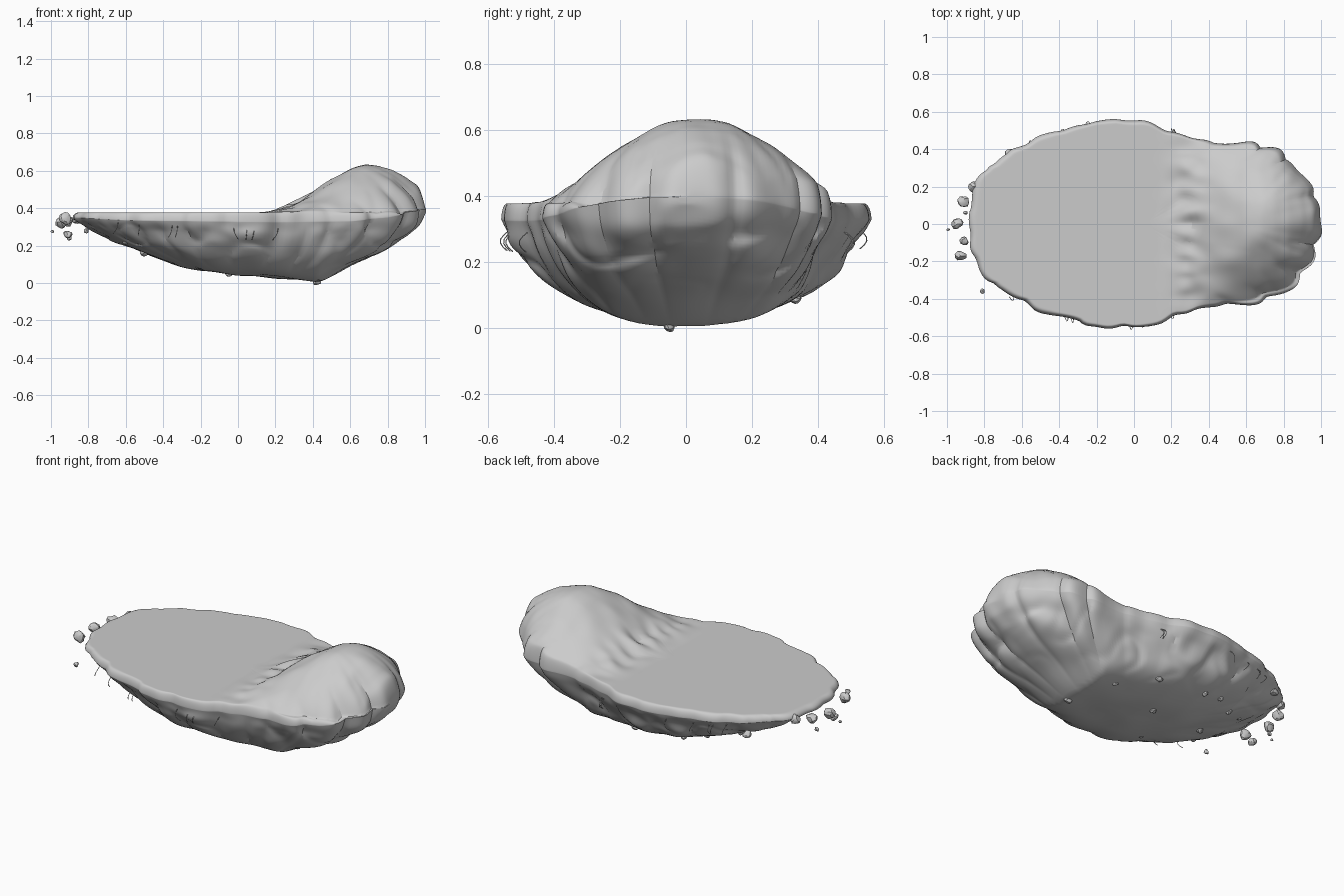
import bpy, bmesh, random
from math import sin, cos, pi, sqrt, atan2, exp
from mathutils import Vector, noise

random.seed(4)
if "Cube" in bpy.data.objects:
    bpy.data.objects.remove(bpy.data.objects["Cube"])

stone = bpy.data.materials.new("plain grey stone")
stone.use_nodes = True
stone.diffuse_color = (0.6, 0.6, 0.6, 1)
stone.node_tree.nodes["Principled BSDF"].inputs["Base Color"].default_value = (0.6, 0.6, 0.6, 1)

MID, HALF = 0.056, 0.938
SEGMENTS, RINGS = 260, 48

# Profiles along x: width factor, hill height, underside height and rim height
WIDTH = [(-.88, .9), (-.85, .8), (-.75, .62), (-.6, .58), (-.4, .565), (-.1, .57), (.1, .535),
         (.3, .478), (.42, .478), (.55, .505), (.7, .575), (.8, .615), (.9, .64), (1, .68)]
HILL = [(.14, 0), (.22, .014), (.3, .05), (.4, .11), (.5, .18), (.6, .237), (.68, .258),
        (.75, .256), (.82, .232), (.9, .178), (.95, .13), (1, .05)]
UNDER = [(-.88, .34), (-.8, .29), (-.7, .24), (-.5, .155), (-.35, .105), (-.2, .065), (0, .04),
         (.25, .022), (.43, .005), (.6, .09), (.8, .185), (.9, .245), (.96, .31), (1, .39)]
RIM = [(-.88, .35), (-.6, .335), (.2, .325), (.6, .33), (.8, .35), (1, .4)]


def lookup(table, x):
    if x <= table[0][0]:
        return table[0][1]
    for (a, va), (b, vb) in zip(table, table[1:]):
        if x <= b:
            return va + (vb - va) * (x - a) / (b - a)
    return table[-1][1]


def half_width(x):
    c = max(-1, min(1, (x - MID) / HALF))
    return sqrt(1 - c * c) * lookup(WIDTH, x)


def across(x, y):
    return min(1, abs(y) / max(half_width(x), .0001))


def ramp(x, a, b):
    t = max(0, min(1, (x - a) / (b - a)))
    return t * t * (3 - 2 * t)


def rough(x, y, z, scale):
    return noise.noise(Vector((x, y, z)) * scale)


def folds(angle, x):
    """Rounded lobes parted by narrow grooves, strongest round the hill."""
    wobble = 1.8 * rough(cos(angle), sin(angle), 0, 3)
    lobe = abs(sin(angle * 10 + 1 + wobble)) ** .6 - .75
    return lobe * (.012 + .024 * ramp(x, .3, .7))


def top_height(x, y, t):
    rim = lookup(RIM, x)
    u = across(x, y - .035 * ramp(x, .4, .7))
    z = max(.378, rim) + lookup(HILL, x) * (1 - u ** 1.85)
    # Uneven foot of the hill and gullies on its slope
    inner = 1 - u ** 4
    z += exp(-((x - .3) / .08) ** 2) * inner * .045 * rough(x * .7, y, 2, 11)
    z += ramp(x, .2, .5) * inner * .016 * rough(x, y * 1.3, 4, 6)
    z += ramp(x, .62, .85) * u * .5 * folds(atan2(y, x - .55), x)
    # Rounded edge down to the rim
    roll = max(0, (t - .965) / .035)
    return rim + (z - rim) * sqrt(max(0, 1 - roll * roll))


def under_height(x, y):
    u = across(x, y)
    bottom, rim = lookup(UNDER, x), lookup(RIM, x)
    z = bottom + (rim - bottom) * (.22 * u ** 1.8 + .78 * u ** 4.8)
    return z + .014 * rough(x, y, 1, 5) * (1 - u ** 4) * ramp(rim - z, 0, .2)


def finish(obj, angle=.6):
    obj.data.materials.append(stone)
    bpy.ops.object.select_all(action='DESELECT')
    bpy.context.view_layer.objects.active = obj
    obj.select_set(True)
    bpy.ops.object.shade_smooth_by_angle(angle=angle)


def add_object(name, bm):
    bmesh.ops.recalc_face_normals(bm, faces=bm.faces)
    mesh = bpy.data.meshes.new(name)
    bm.to_mesh(mesh)
    bm.free()
    obj = bpy.data.objects.new(name, mesh)
    bpy.context.collection.objects.link(obj)
    return obj


# Island body: upper and lower shells share one rim ring
bm = bmesh.new()


def ring(t, upper):
    verts = []
    for i in range(SEGMENTS):
        a = 2 * pi * i / SEGMENTS
        edge_x = MID + HALF * cos(a)
        edge_y = half_width(edge_x) * (1 if sin(a) >= 0 else -1)
        x, y = MID + (edge_x - MID) * t, edge_y * t
        z = top_height(x, y, t) if upper else under_height(x, y)
        push = folds(a, x) * (ramp(t, .75, 1) if upper else ramp(t, .35, .95))
        push += ramp(t, .8, 1) * .022 * rough(x, y, 0, 9)
        if not upper:
            # Lumps and sharp clefts on the side walls
            wall = ramp(t, .5, .85) * ramp(1 - t, 0, .06)
            cleft = max(0, 1 - 7 * abs(rough(x, y, z * .6, 5)))
            push += wall * (.032 * rough(x, y, z, 6) - .014 * cleft)
        out = Vector((x - MID, y, 0)).normalized()
        verts.append(bm.verts.new((x + out.x * push, y + out.y * push, z)))
    return verts


rim_ring = ring(1, True)
for upper in (True, False):
    previous = rim_ring
    for k in range(1, RINGS):
        current = ring(1 - (k / RINGS) ** 2, upper)
        for i in range(SEGMENTS):
            j = (i + 1) % SEGMENTS
            bm.faces.new((previous[i], previous[j], current[j], current[i]))
        previous = current
    bm.faces.new(previous)
body = add_object("island_body", bm)
soften = body.modifiers.new("soften", 'SMOOTH')
soften.factor, soften.iterations = .5, 2
finish(body)


# Loose stones: rough low-poly lumps
def add_stone(name, place, size):
    bm = bmesh.new()
    bmesh.ops.create_icosphere(bm, subdivisions=2, radius=size)
    stretch = Vector([random.uniform(.8, 1.2) for _ in range(3)])
    shift = Vector(place) * 7
    for v in bm.verts:
        lump = 1 + .45 * noise.noise(v.co / size * .9 + shift)
        v.co = v.co * lump * stretch + Vector(place)
    finish(add_object(name, bm), .4)


FLOATING = [(-.945, 0, .325, .034), (-.925, -.17, .345, .034), (-.91, .12, .33, .026),
            (-.86, .2, .34, .028), (-.665, .38, .27, .026), (-.91, -.09, .26, .02),
            (-.9, .06, .24, .012), (-.81, -.36, .28, .012), (-.992, -.03, .275, .008)]
for n, (x, y, z, size) in enumerate(FLOATING):
    add_stone(f"floating_stone_{n + 1}", (x, y, z), size)

# Stones half set into the underside
SET_IN = [(.42, -.05), (.3, .2), (-.22, .33), (-.5, -.05), (-.5, .2), (-.22, -.2), (-.05, .1),
          (-.65, .1), (-.35, .3), (.1, .33), (-.6, -.22)]
for n, (x, y) in enumerate(SET_IN):
    add_stone(f"underside_stone_{n + 1}", (x, y, under_height(x, y) + .006), random.uniform(.014, .024))


# Thin roots hanging from the rim
def add_root(name, start, out):
    curve = bpy.data.curves.new(name, 'CURVE')
    curve.dimensions, curve.bevel_depth, curve.bevel_resolution = '3D', .0018, 1
    line = curve.splines.new('POLY')
    line.points.add(5)
    drift = random.uniform(-.03, .03)
    for k, p in enumerate(line.points):
        t = k / 5
        spot = start + out * .025 * sin(t * 3) + Vector((drift * t * t, 0, -.06 * t))
        p.co = (*spot, 1)
    obj = bpy.data.objects.new(name, curve)
    bpy.context.collection.objects.link(obj)
    curve.materials.append(stone)


for n in range(16):
    x = random.uniform(-.65, .25)
    side = 1 if n % 2 else -1
    y = side * half_width(x) * .97
    add_root(f"root_{n + 1}", Vector((x, y, under_height(x, y))), Vector((0, side, 0)))
